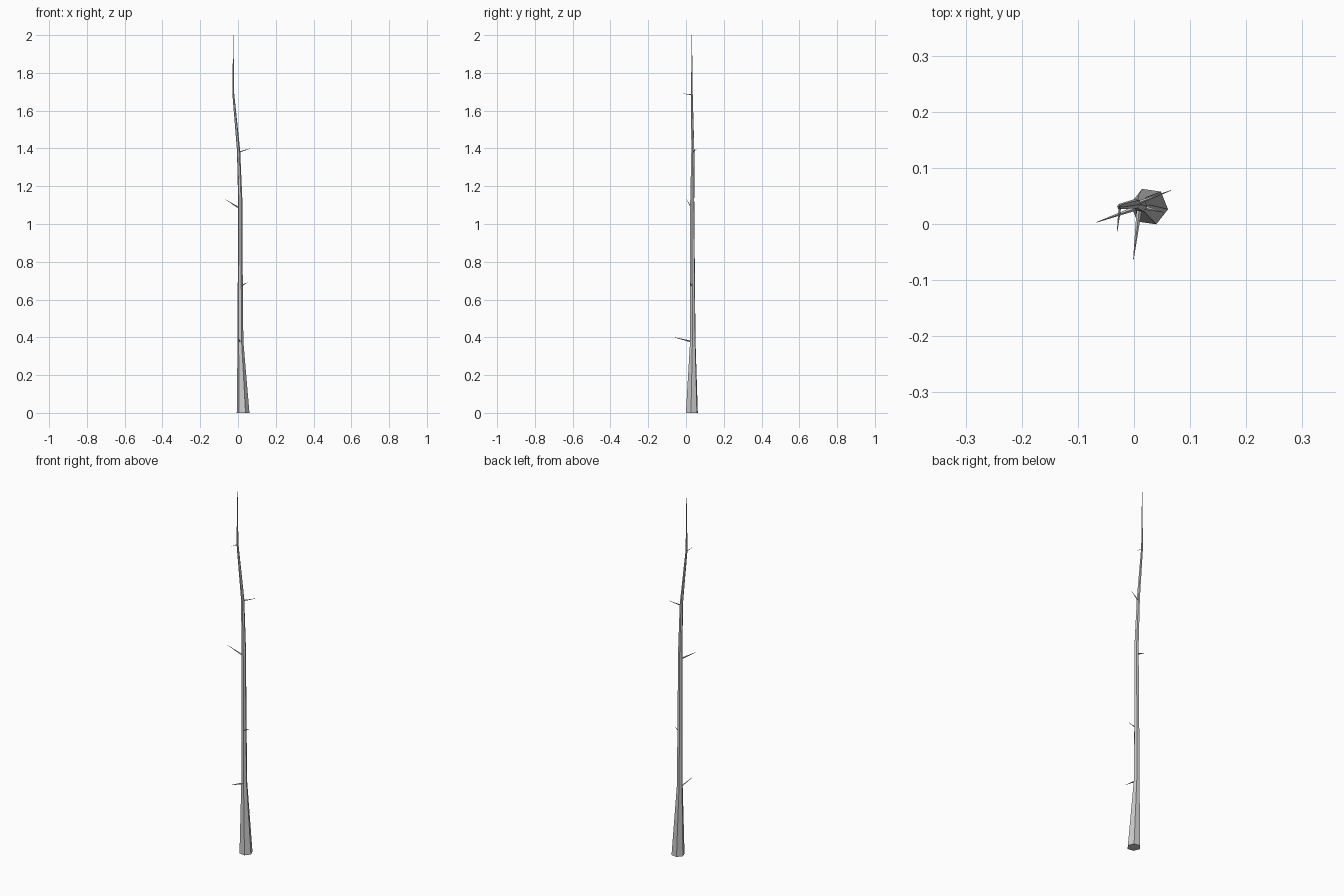
import bpy, bmesh, math
from mathutils import Vector

if "Cube" in bpy.data.objects:
    bpy.data.objects.remove(bpy.data.objects["Cube"])


def finish(name, bm):
    bmesh.ops.recalc_face_normals(bm, faces=bm.faces)
    mesh = bpy.data.meshes.new(name)
    bm.to_mesh(mesh)
    bm.free()
    ob = bpy.data.objects.new(name, mesh)
    bpy.context.collection.objects.link(ob)
    return ob


def tapered_tube(name, stations, sides, u, v, phase=0.0):
    """Loft flat-sided rings (centre, radius) lying in the u, v plane."""
    bm = bmesh.new()
    rings = []
    for centre, r in stations:
        ring = []
        for i in range(sides):
            a = phase + 2 * math.pi * i / sides
            ring.append(bm.verts.new(Vector(centre) + (u * math.cos(a) + v * math.sin(a)) * r))
        rings.append(ring)
    for a, b in zip(rings, rings[1:]):
        for i in range(sides):
            j = (i + 1) % sides
            bm.faces.new((a[i], a[j], b[j], b[i]))
    bm.faces.new(rings[0][::-1])
    bm.faces.new(rings[-1])
    return finish(name, bm)


# Trunk: six-sided, flared foot, bending near the top to a fine tip
trunk = [
    ((0.027, 0.031, 0.00), 0.034),
    ((0.013, 0.036, 0.38), 0.0155),
    ((0.012, 0.035, 0.68), 0.0135),
    ((0.012, 0.033, 1.12), 0.0115),
    ((0.003, 0.036, 1.39), 0.0085),
    ((-0.025, 0.031, 1.69), 0.0050),
    ((-0.025, 0.031, 2.00), 0.0008),
]
tapered_tube("trunk", trunk, 6, Vector((1, 0, 0)), Vector((0, 1, 0)), math.radians(-8))

# Twigs: short tapered spikes starting inside the trunk (root, tip, radius)
twigs = [
    ((0.010, 0.032, 0.377), (-0.001, -0.063, 0.400), 0.005),
    ((0.014, 0.030, 0.672), (0.053, 0.021, 0.691), 0.004),
    ((0.009, 0.030, 1.083), (-0.067, 0.003, 1.130), 0.0045),
    ((0.003, 0.036, 1.380), (0.066, 0.060, 1.400), 0.0035),
    ((-0.025, 0.031, 1.684), (-0.030, -0.013, 1.690), 0.0025),
]
for n, (root, tip, r) in enumerate(twigs, 1):
    d = (Vector(tip) - Vector(root)).normalized()
    side = d.cross(Vector((0, 0, 1))).normalized()
    tapered_tube(f"twig_{n}", [(root, r), (tip, 0.0005)], 4, side, side.cross(d))
